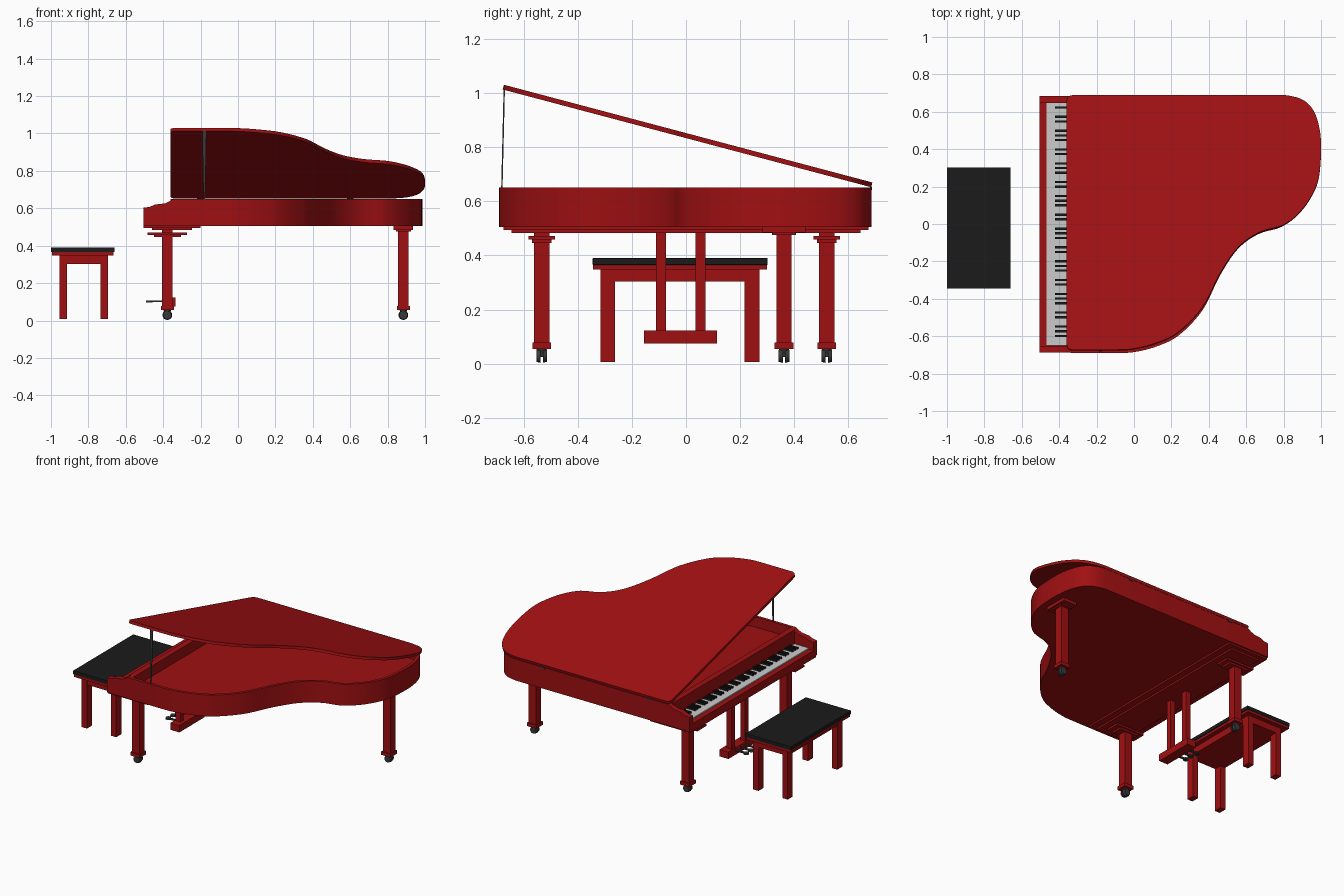
import bpy, bmesh, math
from mathutils import Vector

if "Cube" in bpy.data.objects:
    bpy.data.objects.remove(bpy.data.objects["Cube"])


def material(name, rgb):
    m = bpy.data.materials.new(name)
    m.diffuse_color = (*rgb, 1)
    m.use_nodes = True
    m.node_tree.nodes["Principled BSDF"].inputs["Base Color"].default_value = m.diffuse_color
    return m


RED = material("red_lacquer", (0.35, 0.005, 0.006))
BLACK = material("black", (0.011, 0.011, 0.011))
METAL = material("dark_metal", (0.04, 0.04, 0.04))
IVORY = material("ivory", (0.6, 0.6, 0.6))


def finish(name, bm, mat, smooth=False):
    bmesh.ops.recalc_face_normals(bm, faces=bm.faces)
    me = bpy.data.meshes.new(name)
    bm.to_mesh(me)
    bm.free()
    me.materials.append(mat)
    ob = bpy.data.objects.new(name, me)
    bpy.context.collection.objects.link(ob)
    if smooth:
        bpy.ops.object.select_all(action='DESELECT')
        ob.select_set(True)
        bpy.context.view_layer.objects.active = ob
        bpy.ops.object.shade_smooth_by_angle(angle=math.radians(35))
    return ob


def add_box(bm, x, y, z):
    vs = bmesh.ops.create_cube(bm, size=1)["verts"]
    for v in vs:
        v.co = Vector([(a + b) / 2 + c * (b - a) for (a, b), c in zip((x, y, z), v.co)])


def boxes(name, mat, *ranges, bevel=0):
    bm = bmesh.new()
    for r in ranges:
        add_box(bm, *r)
    if bevel:
        bmesh.ops.bevel(bm, geom=bm.edges[:], offset=bevel, segments=2, affect='EDGES', profile=0.5)
    return finish(name, bm, mat)


def rod(name, mat, a, b, r1, r2, sides=16, smooth=True):
    a, b = Vector(a), Vector(b)
    bm = bmesh.new()
    bmesh.ops.create_cone(bm, cap_ends=True, segments=sides, radius1=r1, radius2=r2, depth=(b - a).length)
    q = (b - a).to_track_quat('Z', 'Y')
    for v in bm.verts:
        v.co = q @ v.co + (a + b) / 2
    return finish(name, bm, mat, smooth)


def prism(pts, lift):
    """Extrude a closed 3D polygon; returns the mesh and its far cap."""
    bm = bmesh.new()
    f = bm.faces.new([bm.verts.new(p) for p in pts])
    ext = bmesh.ops.extrude_face_region(bm, geom=[f], use_keep_orig=True)["geom"]
    bmesh.ops.translate(bm, vec=lift, verts=[g for g in ext if isinstance(g, bmesh.types.BMVert)])
    bmesh.ops.recalc_face_normals(bm, faces=bm.faces)
    return bm, next(g for g in ext if isinstance(g, bmesh.types.BMFace))


def spline(p, n=5):
    out = []
    for a, b, c, d in zip(p, p[1:], p[2:], p[3:]):
        a, b, c, d = map(Vector, (a, b, c, d))
        for i in range(n):
            t = i / n
            out.append(0.5 * (2 * b + (c - a) * t + (2 * a - 5 * b + 4 * c - d) * t * t
                              + (3 * b - a - 3 * c + d) * t ** 3))
    return out + [Vector(p[-2])]


# Curved side of the case, from the tail round to the short side
curve = spline([(0.70, 0.685), (0.80, 0.685), (0.89, 0.66), (0.947, 0.60), (0.978, 0.50), (0.985, 0.38),
                (0.973, 0.24), (0.94, 0.15), (0.88, 0.06), (0.79, -0.015), (0.665, -0.054), (0.555, -0.134),
                (0.46, -0.275), (0.367, -0.46), (0.24, -0.595), (0.12, -0.655), (0.0, -0.685), (-0.1, -0.69),
                (-0.2, -0.69)])

# Case with sunken soundboard
outline = curve + [Vector((-0.34, -0.69)), Vector((-0.34, 0.685))]
bm, top = prism([(p.x, p.y, 0.505) for p in outline], (0, 0, 0.145))
bmesh.ops.inset_region(bm, faces=[top], thickness=0.02, use_even_offset=True)
ext = bmesh.ops.extrude_face_region(bm, geom=[top])["geom"]
bmesh.ops.translate(bm, vec=(0, 0, -0.07), verts=[g for g in ext if isinstance(g, bmesh.types.BMVert)])
if top.is_valid:
    bmesh.ops.delete(bm, geom=[top], context='FACES_ONLY')
finish("case", bm, RED, True)

# Raised lid, hinged on the long straight side
tilt = math.radians(14.85)
r = 0.03
corners = []
for cy, start in ((-0.69 + r, 270), (0.685 - r, 180)):
    for i in range(6):
        a = math.radians(start - i * 18)
        corners.append(Vector((-0.34 + r + r * math.cos(a), cy + r * math.sin(a))))
lid_pts = [((p.x + 0.34) * 1.36 / 1.325 - 0.36, (p.y - 0.685) * 0.99 / math.cos(tilt), 0) for p in curve + corners]
bm, _ = prism(lid_pts, (0, 0, 0.018))
lid = finish("lid", bm, RED, True)
lid.location = (0, 0.684, 0.652)
lid.rotation_euler.x = -tilt

# Flat tapered prop and lid hinges
bm, _ = prism([(-0.184, -0.683, 0.64), (-0.176, -0.683, 0.64), (-0.169, -0.674, 1.012), (-0.191, -0.674, 1.012)],
              (0, 0.005, 0))
finish("lid_prop", bm, METAL)
for x in (-0.2, 0.6):
    boxes("lid_hinge", METAL, ((x - 0.018, x + 0.018), (0.68, 0.688), (0.641, 0.653)))

# Key arms on both ends of the keyboard
arm = [(-0.505, 0.505), (-0.505, 0.603), (-0.47, 0.608), (-0.445, 0.62), (-0.39, 0.626),
       (-0.365, 0.638), (-0.345, 0.65), (-0.335, 0.65), (-0.335, 0.505)]
for y in (-0.688, 0.648):
    bm, _ = prism([(x, y, z) for x, z in arm], (0, 0.037, 0))
    finish("key_arm", bm, RED)

# Keybed, key slip, fallboard and underside boards
boxes("keybed", RED, ((-0.505, -0.335), (-0.66, 0.66), (0.505, 0.54)))
boxes("key_slip", RED, ((-0.505, -0.468), (-0.655, 0.655), (0.53, 0.548)))
boxes("fallboard", RED, ((-0.36, -0.335), (-0.655, 0.655), (0.53, 0.65)))
boxes("underside_boards", RED, ((-0.505, -0.2), (-0.675, 0.675), (0.494, 0.507)),
      ((-0.46, -0.245), (-0.645, 0.645), (0.483, 0.495)))

# White key bank and the black keys
boxes("white_keys", IVORY, ((-0.468, -0.358), (-0.65, 0.65), (0.535, 0.556)))
step = 1.296 / 52
black = bmesh.new()
for i in range(51):
    if i % 7 in (0, 2, 3, 5, 6):
        y = 0.648 - (i + 1) * step
        add_box(black, (-0.422, -0.358), (y - 0.006, y + 0.006), (0.55, 0.568))
finish("black_keys", black, BLACK)


# Legs with collars and twin-wheel casters
def sq(x, y, hx, hy, z0, z1):
    return ((x - hx, x + hx), (y - hy, y + hy), (z0, z1))


def leg(name, x, y, caps):
    boxes(name, RED, sq(x, y, 0.028, 0.028, 0.06, 0.49), sq(x, y, 0.035, 0.035, 0.055, 0.078), *caps)
    rod(name + "_caster_stem", METAL, (x, y, 0.025), (x, y, 0.058), 0.012, 0.02, 12)
    for s in (-1, 1):
        rod(name + "_wheel", METAL, (x, y + s * 0.004, 0.029), (x, y + s * 0.02, 0.029), 0.026, 0.022)


for y in (-0.533, 0.52):
    leg("front_leg", -0.378, y, [sq(-0.378, y, 0.105, 0.049, 0.458, 0.471),
                                 sq(-0.378, y, 0.072, 0.036, 0.446, 0.459)])
leg("tail_leg", 0.884, 0.362, [sq(0.884, 0.362, 0.052, 0.08, 0.484, 0.506),
                               sq(0.884, 0.362, 0.04, 0.045, 0.476, 0.485)])

# Pedal lyre
for y in (-0.092, 0.054):
    boxes("lyre_post", RED, sq(-0.375, y, 0.018, 0.018, 0.11, 0.49))
boxes("lyre_box", RED, ((-0.40, -0.333), (-0.155, 0.115), (0.075, 0.122)))
for y in (-0.07, -0.02, 0.03):
    boxes("pedal", METAL, ((-0.47, -0.395), (y - 0.007, y + 0.007), (0.098, 0.106)))
    rod("pedal_tip", METAL, (-0.475, y, 0.097), (-0.475, y, 0.108), 0.018, 0.016, 12)

# Bench
boxes("bench_cushion", BLACK, ((-1, -0.66), (-0.345, 0.302), (0.365, 0.39)), bevel=0.002)
boxes("bench_seat_board", RED, ((-0.995, -0.665), (-0.343, 0.3), (0.348, 0.367)))
boxes("bench_apron", RED, ((-0.953, -0.697), (-0.312, 0.27), (0.303, 0.35)))
for x in (-0.935, -0.715):
    for y in (-0.289, 0.244):
        boxes("bench_leg", RED, sq(x, y, 0.02, 0.027, 0.007, 0.35))
